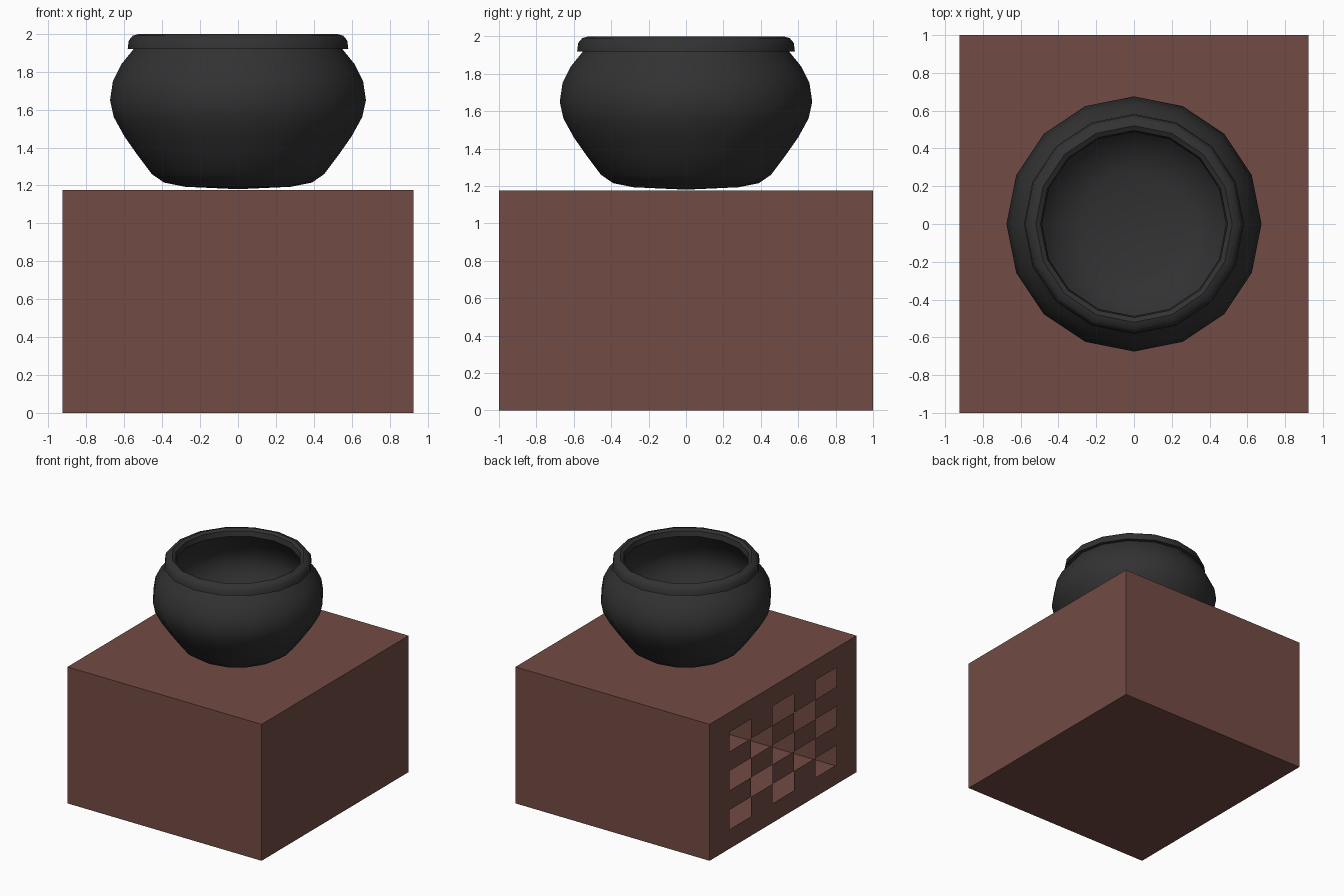
import bpy, bmesh
from math import cos, sin, tau, radians

if "Cube" in bpy.data.objects:
    bpy.data.objects.remove(bpy.data.objects["Cube"])


def material(name, rgb):
    m = bpy.data.materials.new(name)
    m.diffuse_color = (*rgb, 1)
    m.use_nodes = True
    m.node_tree.nodes["Principled BSDF"].inputs["Base Color"].default_value = m.diffuse_color
    return m


def make_object(name, bm, mat):
    me = bpy.data.meshes.new(name)
    bm.to_mesh(me)
    bm.free()
    ob = bpy.data.objects.new(name, me)
    bpy.context.collection.objects.link(ob)
    me.materials.append(mat)
    return ob


def lathe(name, profile, sides, mat):
    """Spin an (r, z) profile that starts and ends on the axis."""
    bm = bmesh.new()
    rings = []
    for r, z in profile:
        if r == 0:
            rings.append([bm.verts.new((0, 0, z))] * sides)
        else:
            rings.append([bm.verts.new((r * cos(tau * i / sides), r * sin(tau * i / sides), z))
                          for i in range(sides)])
    for a, b in zip(rings, rings[1:]):
        for i in range(sides):
            j = (i + 1) % sides
            bm.faces.new(dict.fromkeys((a[i], a[j], b[j], b[i])))
    bmesh.ops.recalc_face_normals(bm, faces=bm.faces)
    ob = make_object(name, bm, mat)
    bpy.ops.object.select_all(action='DESELECT')
    ob.select_set(True)
    bpy.context.view_layer.objects.active = ob
    bpy.ops.object.shade_smooth_by_angle(angle=radians(45))
    return ob


brown = material("brick_brown", (0.17, 0.07, 0.057))
iron = material("black_iron", (0.032, 0.032, 0.032))

# Hollow stove box: five plain walls
W, D, H = 0.925, 1.0, 1.175
bm = bmesh.new()
bmesh.ops.create_cube(bm, size=1)
for v in bm.verts:
    v.co = (v.co.x * 2 * W, v.co.y * 2 * D, (v.co.z + 0.5) * H)
bm.normal_update()
left = [f for f in bm.faces if f.normal.x < -0.9]
bmesh.ops.delete(bm, geom=left, context='FACES_ONLY')

# Left wall: frame around a 5 x 5 checker of openings
N = 5
ys = [-D] + [-0.73 + 1.46 * i / N for i in range(N + 1)] + [D]
zs = [0] + [0.167 + 0.838 * i / N for i in range(N + 1)] + [H]
for i in range(N + 2):
    for j in range(N + 2):
        inside = 1 <= i <= N and 1 <= j <= N
        if inside and (i + j) % 2 == 0:
            continue
        corners = ((ys[i], zs[j]), (ys[i], zs[j + 1]), (ys[i + 1], zs[j + 1]), (ys[i + 1], zs[j]))
        bm.faces.new([bm.verts.new((-W, y, z)) for y, z in corners])
bm.normal_update()
for f in bm.faces:
    if f.normal.x > 0.9 and f.calc_center_median().x < 0:
        f.normal_flip()
make_object("stove_box", bm, brown)

# Cooking pot: outer belly, rolled rim, inner wall
profile = [(0, 1.18), (0.28, 1.193), (0.39, 1.215), (0.455, 1.26), (0.53, 1.36),
           (0.60, 1.46), (0.655, 1.56), (0.675, 1.65), (0.66, 1.75), (0.615, 1.84),
           (0.55, 1.92), (0.582, 1.92), (0.576, 1.965), (0.555, 1.99), (0.52, 2.0),
           (0.495, 1.985), (0.487, 1.94), (0.57, 1.83), (0.62, 1.74), (0.635, 1.65),
           (0.61, 1.56), (0.56, 1.47), (0.49, 1.37), (0.41, 1.28), (0.28, 1.235), (0, 1.22)]
lathe("cooking_pot", profile, 16, iron)
